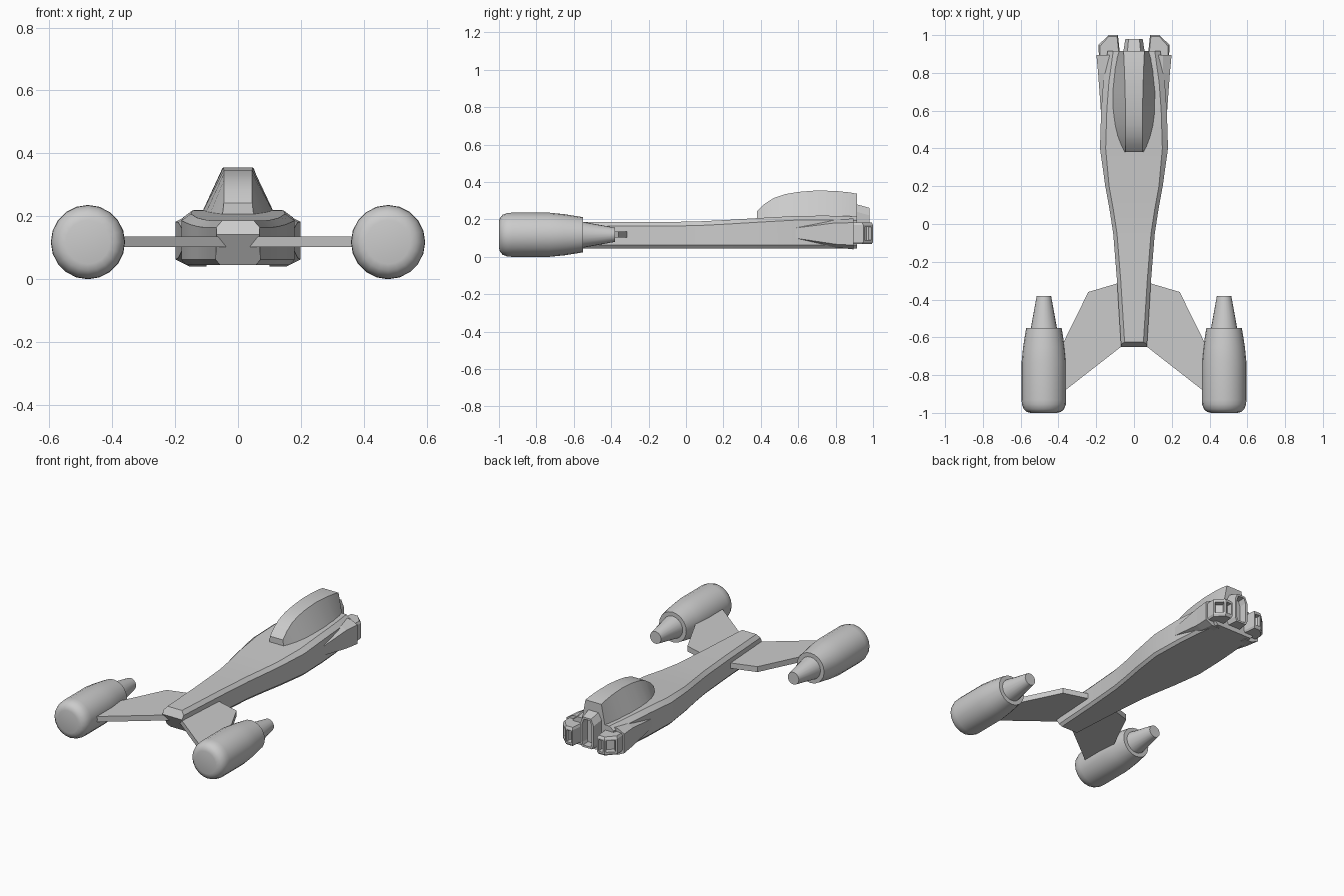
import bpy, bmesh, math
from mathutils import Vector

if "Cube" in bpy.data.objects:
    bpy.data.objects.remove(bpy.data.objects["Cube"])


def finish(name, bm, mirror=False, smooth=None):
    bmesh.ops.recalc_face_normals(bm, faces=bm.faces)
    mesh = bpy.data.meshes.new(name)
    bm.to_mesh(mesh)
    bm.free()
    ob = bpy.data.objects.new(name, mesh)
    bpy.context.collection.objects.link(ob)
    bpy.ops.object.select_all(action='DESELECT')
    ob.select_set(True)
    bpy.context.view_layer.objects.active = ob
    if smooth:
        bpy.ops.object.shade_smooth_by_angle(angle=math.radians(smooth))
    if mirror:
        ob.modifiers.new("Mirror", 'MIRROR').use_clip = False
    return ob


def loft(rings):
    """Skin a list of equal-length closed rings and cap both ends."""
    bm = bmesh.new()
    vs = [[bm.verts.new(p) for p in r] for r in rings]
    n = len(vs[0])
    for a, b in zip(vs, vs[1:]):
        for i in range(n):
            bm.faces.new((a[i], a[(i + 1) % n], b[(i + 1) % n], b[i]))
    bm.faces.new(vs[0])
    bm.faces.new(vs[-1])
    bmesh.ops.recalc_face_normals(bm, faces=bm.faces)
    return bm


def ring(y, half):
    """Symmetric cross-section at y from its right half, top to bottom."""
    return [(x, y, z) for x, z in half] + [(-x, y, z) for x, z in reversed(half)]


def prism(outline, z0, z1):
    return loft([[(x, y, z) for x, y in outline] for z in (z0, z1)])


def recess(bm, direction, rim, depth):
    """Sink a framed opening into the face looking along direction."""
    d = Vector(direction).normalized()
    bm.normal_update()
    face = max(bm.faces, key=lambda f: f.normal.dot(d))
    bmesh.ops.inset_individual(bm, faces=[face], thickness=rim)
    bmesh.ops.inset_individual(bm, faces=[face], thickness=0.001, depth=-depth)


def slice_off(bm, point, normal):
    cut = bmesh.ops.bisect_plane(bm, geom=bm.verts[:] + bm.edges[:] + bm.faces[:],
                                 plane_co=point, plane_no=normal, clear_outer=True)
    edges = [e for e in cut['geom_cut'] if isinstance(e, bmesh.types.BMEdge)]
    bmesh.ops.edgeloop_fill(bm, edges=edges)


# Hull: y, half width, top height
stations = [(-0.75, 0.062, 0.187), (-0.3, 0.09, 0.187), (-0.05, 0.11, 0.187),
            (0.08, 0.13, 0.19), (0.2, 0.152, 0.196), (0.4, 0.18, 0.208),
            (0.6, 0.174, 0.219), (0.75, 0.163, 0.22), (0.915, 0.14, 0.216)]
hull = loft([ring(y, [(w - 0.02 if y < 0.3 else w - 0.03, t), (w, t - 0.022),
                      (w, 0.062), (w - 0.015, 0.045)]) for y, w, t in stations])
# Bevelled and undercut tail
slice_off(hull, (0, -0.65, 0.142), (0, -0.045, 0.025))
slice_off(hull, (0, -0.65, 0.142), (0, -0.097, -0.06))
finish("hull", hull, smooth=20)

# Canopy: y, base half width, roof half width, roof height
canopy = [(0.38, 0.05, 0.045, 0.243), (0.42, 0.072, 0.045, 0.283),
          (0.47, 0.092, 0.045, 0.315), (0.53, 0.108, 0.045, 0.335),
          (0.6, 0.119, 0.045, 0.347), (0.7, 0.12, 0.047, 0.355),
          (0.8, 0.109, 0.05, 0.352), (0.87, 0.095, 0.053, 0.345),
          (0.915, 0.082, 0.055, 0.337)]
finish("canopy", loft([ring(y, [(t, z), (b, 0.2)]) for y, b, t, z in canopy]), smooth=25)

# Nose intake between the pods
nose = loft([ring(y, [(0.62 * w, t), (w, t - 0.04), (w, 0.1), (0.75 * w, 0.075)])
             for y, w, t in [(0.85, 0.06, 0.285), (0.915, 0.056, 0.28), (0.98, 0.046, 0.262)]])
recess(nose, (0, 1, 0), 0.014, 0.05)
finish("nose_intake", nose)

# Side fairings swelling out of the hull
fairing = loft([[(0.1, y, t), (x - c, y, t), (x, y, t - c / 2),
                 (x, y, b + c / 2), (x - c, y, b), (0.1, y, b)]
                for y, x, t, b, c in [(0.55, 0.172, 0.155, 0.1, 0.01),
                                      (0.8, 0.19, 0.199, 0.05, 0.035),
                                      (0.895, 0.199, 0.205, 0.04, 0.045)]])
finish("side_fairing", fairing, mirror=True)

# Twin-port pods at the nose
pod = loft([[(0.125 + (x - 0.125) * s, y if y < 0.9 else y - (1 - s) * 0.06, z) for x, y in
             [(0.07, 0.86), (0.185, 0.86), (0.188, 0.948), (0.135, 1.0), (0.085, 1.0)]]
            for z, s in [(0.068, 0.88), (0.08, 1), (0.17, 1), (0.184, 0.88)]])
recess(pod, (0, 1, 0), 0.012, 0.035)
recess(pod, (0.052, 0.053, 0), 0.014, 0.035)
finish("port_pod", pod, mirror=True)

# Swept wings
finish("wing", prism([(0.03, -0.62), (0.37, -0.885), (0.45, -0.9), (0.45, -0.63),
                      (0.375, -0.63), (0.242, -0.36), (0.09, -0.315), (0.03, -0.315)],
                     0.102, 0.136), mirror=True)

# Engines: y and radius along the barrel
barrel = [(-1.0, 0.07), (-0.995, 0.09), (-0.98, 0.107), (-0.955, 0.1165), (-0.93, 0.118),
          (-0.73, 0.118), (-0.65, 0.11), (-0.55, 0.094), (-0.55, 0.069), (-0.38, 0.038)]
SIDES = 20
engine = loft([[(0.477 + r * math.cos(a), y, 0.118 + r * math.sin(a))
                for a in (2 * math.pi * i / SIDES for i in range(SIDES))]
               for y, r in barrel])
finish("engine", engine, mirror=True, smooth=35)
